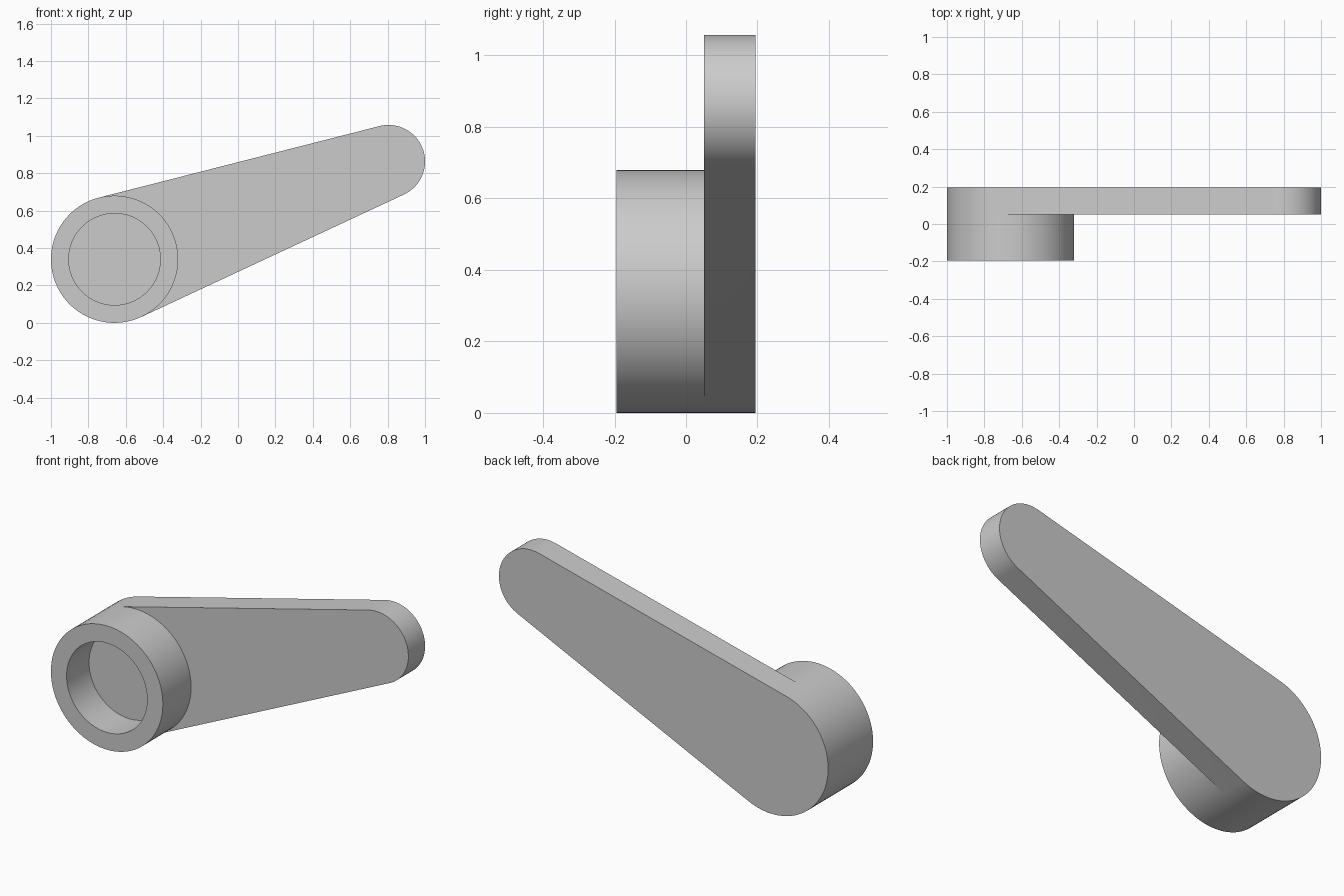
import bpy, bmesh
from math import radians, degrees, cos, sin, atan2, asin, hypot, pi

cube = bpy.data.objects.get("Cube")
if cube:
    bpy.data.objects.remove(cube)

# Main dimensions (x, z centres and radii; y depths)
HUB, HUB_R, BORE_R = (-0.66, 0.34), 0.34, 0.245
TIP, TIP_R = (0.805, 0.863), 0.195
FRONT, FLOOR, ARM_FRONT, BACK = -0.195, 0.0, 0.05, 0.195

# Angles at which the straight arm sides touch both circles
dx, dz = TIP[0] - HUB[0], TIP[1] - HUB[1]
axis = atan2(dz, dx)
lean = asin((HUB_R - TIP_R) / hypot(dx, dz))
top, bottom = axis + pi / 2 - lean, axis - pi / 2 + lean

bm = bmesh.new()


def arc(centre, radius, start, end, y, count):
    """Vertices along an arc in the plane at depth y, both ends included."""
    angles = [start + (end - start) * i / count for i in range(count + 1)]
    return [bm.verts.new((centre[0] + radius * cos(a), y, centre[1] + radius * sin(a)))
            for a in angles]


def strip(a, b):
    """Closed wall between two matching loops."""
    for i in range(len(a)):
        j = (i + 1) % len(a)
        bm.faces.new((a[i], a[j], b[j], b[i]))


def hub_ring(radius, y):
    outer = arc(HUB, radius, top, bottom + 2 * pi, y, 48)
    inner = arc(HUB, radius, bottom, top, y, 40)[1:-1]
    return outer, inner


# Hollow hub: rim, bore wall, bore floor and outer wall
rim_outer, rim_inner = hub_ring(HUB_R, FRONT)
bore_outer, bore_inner = hub_ring(BORE_R, FRONT)
floor_outer, floor_inner = hub_ring(BORE_R, FLOOR)
root_outer, root_inner = hub_ring(HUB_R, ARM_FRONT)
strip(rim_outer + rim_inner, bore_outer + bore_inner)
strip(bore_outer + bore_inner, floor_outer + floor_inner)
bm.faces.new(floor_outer + floor_inner)
strip(rim_outer + rim_inner, root_outer + root_inner)

# Tapered arm: front face around the hub, edge wall and back face
tip_front = arc(TIP, TIP_R, bottom, top, ARM_FRONT, 40)
tip_back = arc(TIP, TIP_R, bottom, top, BACK, 40)
back_outer = arc(HUB, HUB_R, top, bottom + 2 * pi, BACK, 48)
bm.faces.new([root_outer[-1]] + tip_front + [root_outer[0]] + root_inner[::-1])
strip(root_outer + tip_front, back_outer + tip_back)
bm.faces.new(back_outer + tip_back)
bmesh.ops.recalc_face_normals(bm, faces=bm.faces)

mesh = bpy.data.meshes.new("lever_arm")
bm.to_mesh(mesh)
bm.free()
lever = bpy.data.objects.new("lever_arm", mesh)
bpy.context.collection.objects.link(lever)

# Plain grey finish
grey = bpy.data.materials.new("plain_grey")
grey.use_nodes = True
colour = (0.6, 0.6, 0.6, 1)
grey.diffuse_color = colour
grey.node_tree.nodes["Principled BSDF"].inputs["Base Color"].default_value = colour
mesh.materials.append(grey)

# Smooth curved walls, crisp rims
bpy.ops.object.select_all(action="DESELECT")
lever.select_set(True)
bpy.context.view_layer.objects.active = lever
bpy.ops.object.shade_smooth_by_angle(angle=radians(30))
